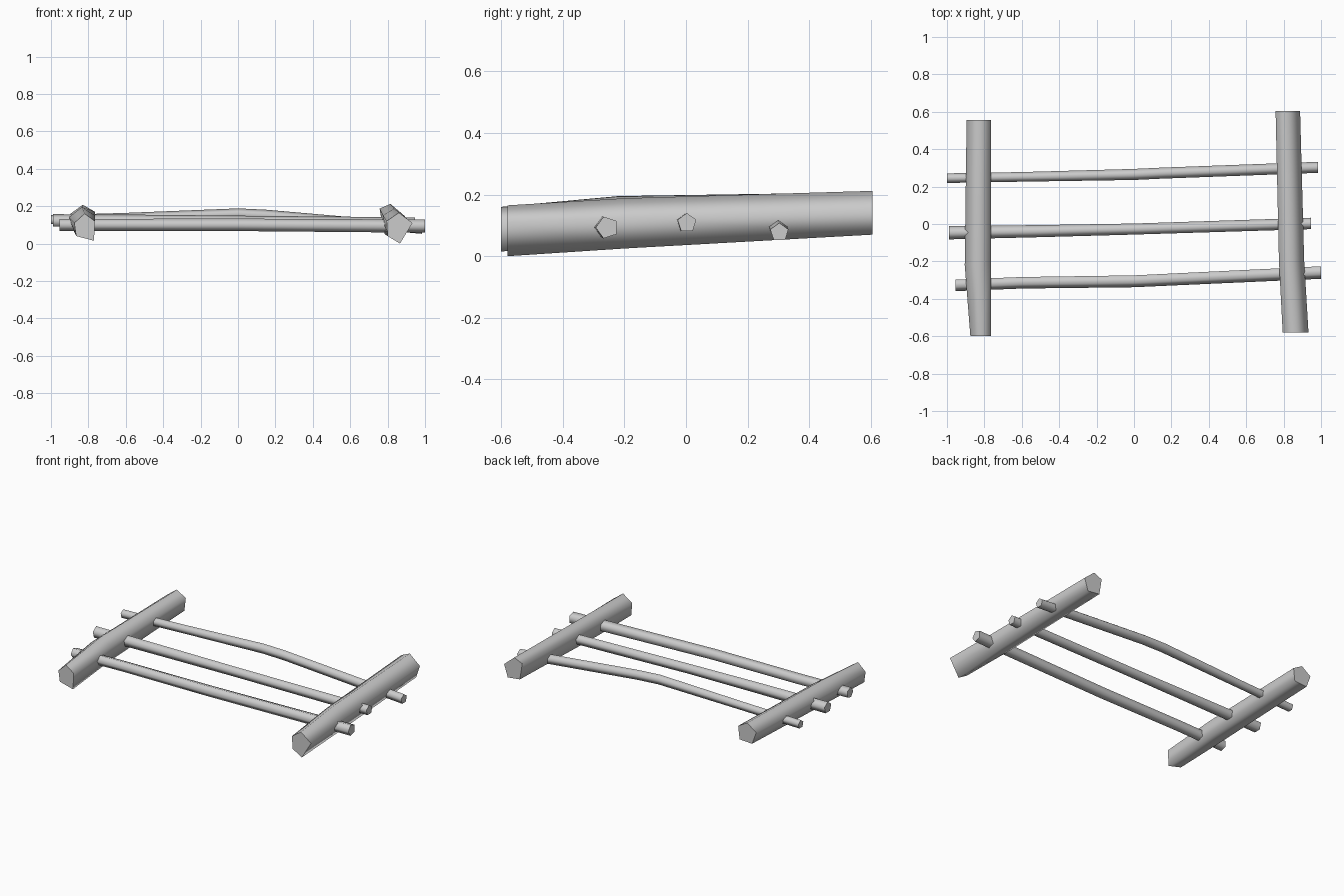
import bpy, bmesh, math


def loft(name, rings):
    """Skin a list of equal-length 3D rings and cap both ends."""
    bm = bmesh.new()
    loops = [[bm.verts.new(p) for p in ring] for ring in rings]
    n = len(loops[0])
    for a, b in zip(loops, loops[1:]):
        for i in range(n):
            j = (i + 1) % n
            bm.faces.new((a[i], a[j], b[j], b[i])).smooth = True
    for cap in (loops[0], loops[-1]):
        face = bm.faces.new(cap)
        for edge in face.edges:
            edge.smooth = False
    bmesh.ops.recalc_face_normals(bm, faces=bm.faces[:])
    mesh = bpy.data.meshes.new(name)
    bm.to_mesh(mesh)
    bm.free()
    obj = bpy.data.objects.new(name, mesh)
    bpy.context.collection.objects.link(obj)
    return obj


def post(name, sections):
    """Log along y: each section is (y, five x/z corners)."""
    return loft(name, [[(x, y, z) for x, z in pts] for y, pts in sections])


def rail(name, stations, start):
    """Five-sided stick along x: stations are (x, y, z, radius)."""
    rings = []
    for x, y, z, r in stations:
        angles = [math.radians(start + 72 * i) for i in range(5)]
        rings.append([(x, y + r * math.cos(a), z + r * math.sin(a)) for a in angles])
    return loft(name, rings)


# Two thick side logs, rising towards the back
post("left_post", [
    (-0.60, [(-0.82, 0.16), (-0.765, 0.12), (-0.77, 0.015), (-0.865, 0.04), (-0.875, 0.11)]),
    (-0.22, [(-0.835, 0.195), (-0.765, 0.15), (-0.775, 0.05), (-0.875, 0.06), (-0.905, 0.14)]),
    (0.555, [(-0.83, 0.207), (-0.765, 0.17), (-0.775, 0.085), (-0.865, 0.08), (-0.895, 0.16)]),
])
post("right_post", [
    (-0.58, [(0.795, 0.12), (0.86, 0.165), (0.933, 0.11), (0.866, 0.0), (0.80, 0.04)]),
    (-0.20, [(0.775, 0.15), (0.835, 0.188), (0.91, 0.125), (0.87, 0.025), (0.785, 0.05)]),
    (0.605, [(0.757, 0.187), (0.815, 0.212), (0.888, 0.15), (0.862, 0.07), (0.775, 0.08)]),
])

# Three thin rails passing through the logs; the back one is bowed upwards
rail("front_rail", [
    (-0.955, -0.325, 0.10, 0.034), (-0.6, -0.311, 0.10, 0.034),
    (0.0, -0.303, 0.10, 0.035), (1.0, -0.256, 0.093, 0.037)], 180)
rail("middle_rail", [
    (-0.99, -0.047, 0.12, 0.037), (-0.5, -0.038, 0.12, 0.034),
    (0.0, -0.027, 0.118, 0.031), (0.945, 0.003, 0.108, 0.032)], 90)
rail("back_rail", [
    (-1.0, 0.245, 0.125, 0.027), (-0.6, 0.252, 0.137, 0.027),
    (0.0, 0.265, 0.157, 0.031), (0.15, 0.272, 0.15, 0.031),
    (0.985, 0.303, 0.077, 0.031)], 90)
